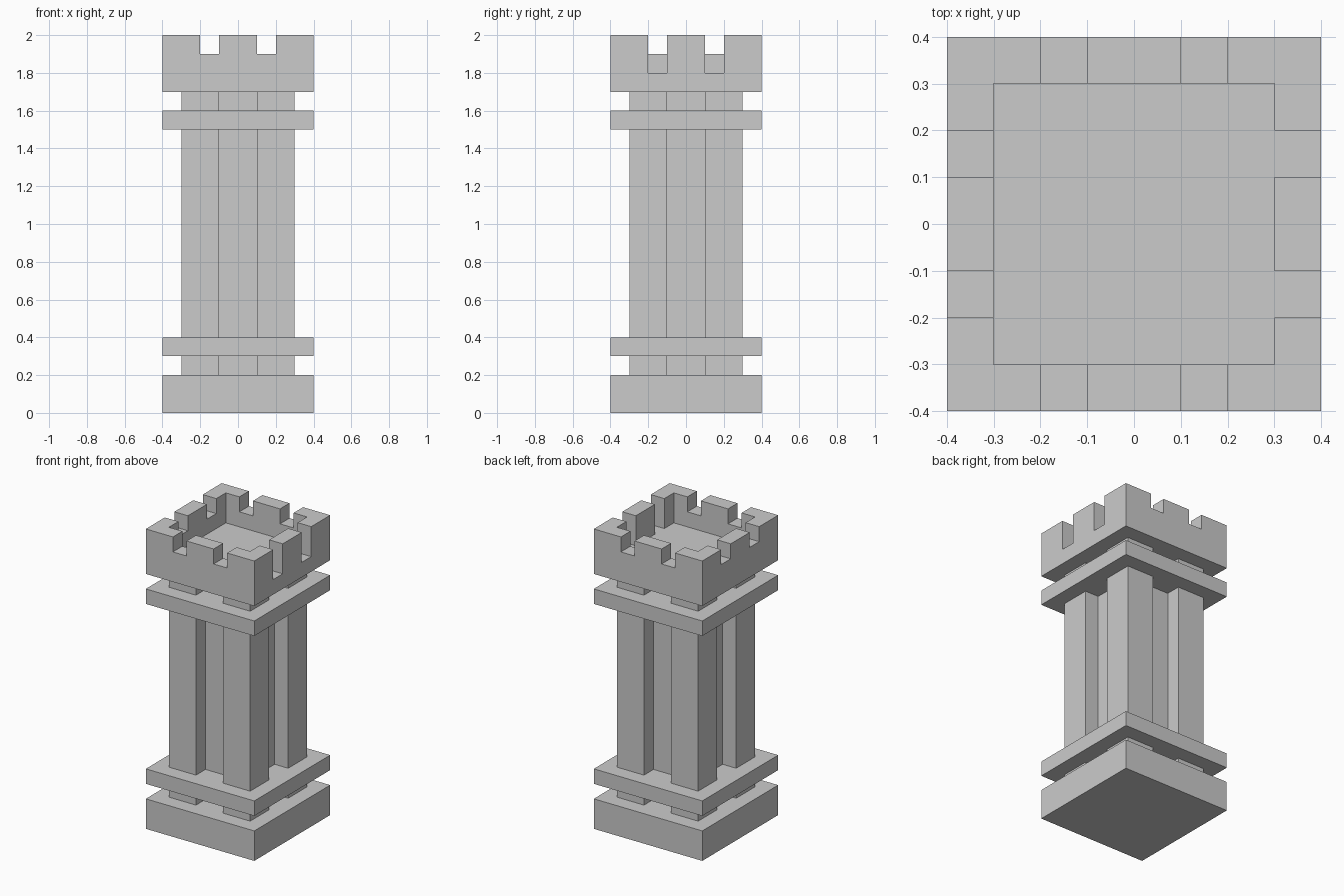
import bpy, bmesh
from math import radians

if "Cube" in bpy.data.objects:
    bpy.data.objects.remove(bpy.data.objects["Cube"])


def finish(name, bm):
    bmesh.ops.recalc_face_normals(bm, faces=bm.faces)
    mesh = bpy.data.meshes.new(name)
    bm.to_mesh(mesh)
    bm.free()
    obj = bpy.data.objects.new(name, mesh)
    bpy.context.collection.objects.link(obj)
    return obj


def prism(name, outline, z0, z1):
    """Extrude a plan outline from z0 up to z1."""
    bm = bmesh.new()
    face = bm.faces.new([bm.verts.new((x, y, z0)) for x, y in outline])
    top = bmesh.ops.extrude_face_region(bm, geom=[face], use_keep_orig=True)["geom"]
    verts = [v for v in top if isinstance(v, bmesh.types.BMVert)]
    bmesh.ops.translate(bm, verts=verts, vec=(0, 0, z1 - z0))
    return finish(name, bm)


def four_fold(points):
    """Repeat outline points around the four quarter turns."""
    out = []
    for _ in range(4):
        out += points
        points = [(-y, x) for x, y in points]
    return out


# Square plinth and the two collars
square = four_fold([(0.4, 0.4)])
prism("plinth", square, 0.0, 0.2)
prism("lower_collar", square, 0.3, 0.4)
prism("upper_collar", square, 1.5, 1.6)

# Shaft: square corner piers with a recess in the middle of each side
shaft = four_fold([(0.2, -0.1), (0.2, 0.1), (0.3, 0.1), (0.3, 0.3), (0.1, 0.3), (0.1, 0.2)])
shaft = list(dict.fromkeys(shaft))
prism("lower_neck", shaft, 0.2, 0.3)
prism("shaft", shaft, 0.4, 1.5)
prism("upper_neck", shaft, 1.6, 1.7)

# Battlement: stacked cells, only the outer skin is kept
grid = [-0.4, -0.3, -0.2, -0.1, 0.1, 0.2, 0.3, 0.4]
levels = [1.7, 1.8, 1.9, 2.0]


def height(i, j):
    """Number of solid levels in a plan cell."""
    if 0 < i < 6 and 0 < j < 6:
        return 1                        # sunken floor
    if i == 6 and j in (2, 4):
        return 1                        # deep notches on the right side
    if i in (2, 4) or j in (2, 4):
        return 2                        # shallow notches elsewhere
    return 3                            # merlons


solid = {(i, j, k) for i in range(7) for j in range(7) for k in range(height(i, j))}
bm = bmesh.new()
corners = {}


def corner(c):
    if c not in corners:
        corners[c] = bm.verts.new((grid[c[0]], grid[c[1]], levels[c[2]]))
    return corners[c]


for cell in sorted(solid):
    for axis in range(3):
        for side in (0, 1):
            neighbour = list(cell)
            neighbour[axis] += 2 * side - 1
            if tuple(neighbour) in solid:
                continue
            quad = []
            for a, b in ((0, 0), (1, 0), (1, 1), (0, 1)):
                c = list(cell)
                c[axis] += side
                c[(axis + 1) % 3] += a
                c[(axis + 2) % 3] += b
                quad.append(corner(tuple(c)))
            bm.faces.new(quad)
bmesh.ops.recalc_face_normals(bm, faces=bm.faces)
bmesh.ops.dissolve_limit(bm, angle_limit=radians(1), verts=bm.verts, edges=bm.edges)
finish("battlement", bm)
